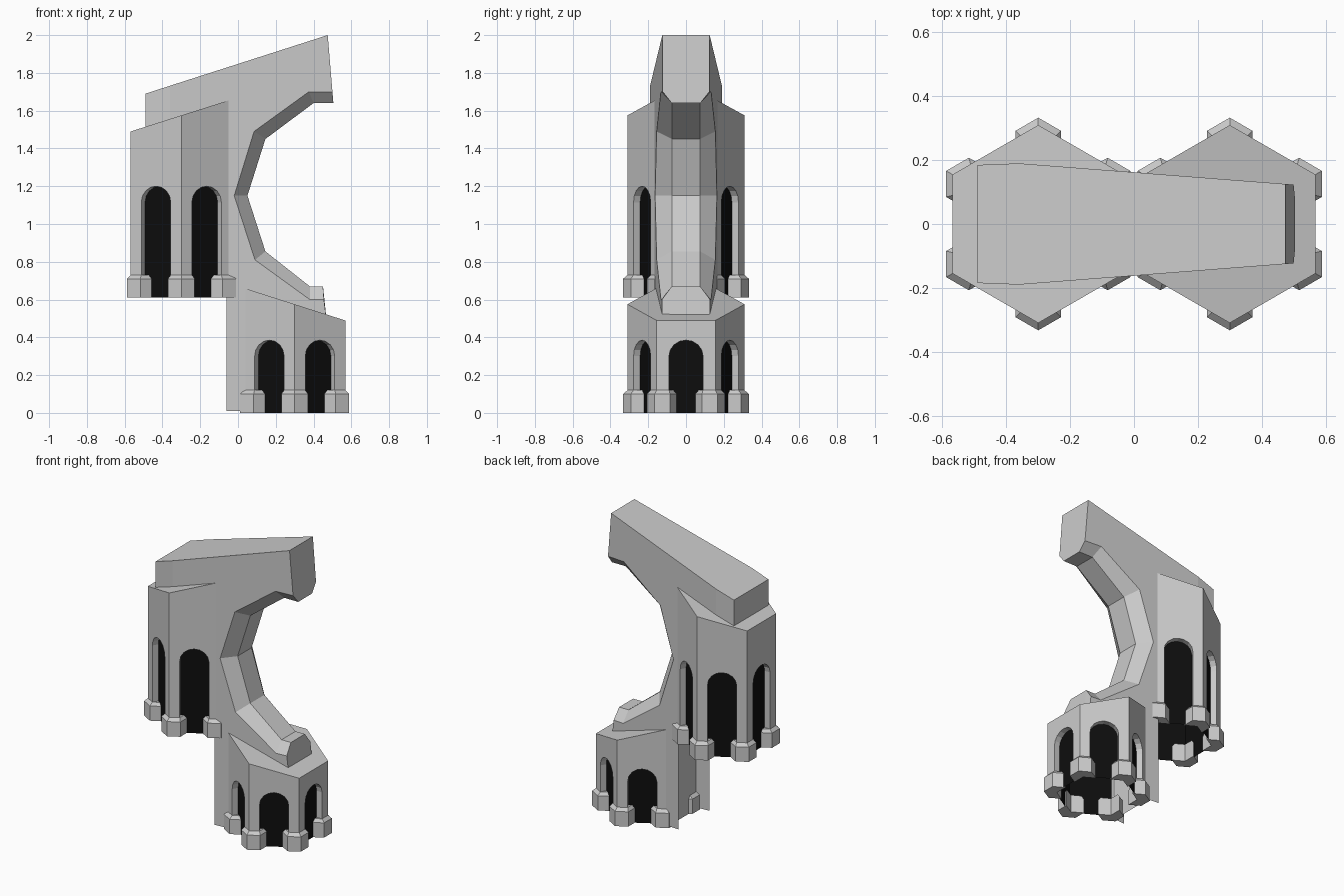
import bpy, bmesh
from math import sin, cos, pi, radians, sqrt
from mathutils import Vector

if "Cube" in bpy.data.objects:
    bpy.data.objects.remove(bpy.data.objects["Cube"])

black = bpy.data.materials.new("dark_recess")
black.diffuse_color = (0.004, 0.004, 0.004, 1)
black.use_nodes = True
black.node_tree.nodes["Principled BSDF"].inputs["Base Color"].default_value = black.diffuse_color


def finish(name, bm, mat=None):
    bmesh.ops.remove_doubles(bm, verts=bm.verts, dist=1e-5)
    bmesh.ops.recalc_face_normals(bm, faces=bm.faces)
    me = bpy.data.meshes.new(name)
    bm.to_mesh(me)
    bm.free()
    if mat:
        me.materials.append(mat)
    ob = bpy.data.objects.new(name, me)
    bpy.context.collection.objects.link(ob)
    return ob


def face(bm, pts):
    return bm.faces.new([bm.verts.new(p) for p in pts])


R, APO, HALF, DEPTH = 0.31, 0.31 * cos(pi / 6), 0.155, 0.04


def tower(name, cx, z0, arch_top, roof_mid, slope, inner):
    """Hexagonal tower; `inner` is the index of the side buried in the spine."""
    roof = lambda x: roof_mid + slope * (x - cx)
    walls, dark, bases = bmesh.new(), bmesh.new(), bmesh.new()
    spring = arch_top - 0.085
    arch = [(0.09, z0)] + [(0.09 * cos(pi * i / 8), spring + 0.085 * sin(pi * i / 8))
                           for i in range(9)] + [(-0.09, z0)]
    for k in range(6):
        a = radians(60 * k)
        n, t = Vector((cos(a), sin(a), 0)), Vector((-sin(a), cos(a), 0))

        def at(s, z, d=0.0):
            p = Vector((cx, 0, 0)) + n * (APO - d) + t * s
            return Vector((p.x, p.y, z))
        # Wall with arched opening and reveal
        l, r = at(-HALF, 0), at(HALF, 0)
        outline = [at(-HALF, z0), at(-HALF, roof(l.x)), at(HALF, roof(r.x)), at(HALF, z0)]
        if k == inner:
            face(walls, outline)
        else:
            face(walls, outline + [at(s, z) for s, z in arch])
            for p, q in zip(arch, arch[1:]):
                face(walls, [at(*p), at(*q), at(*q, DEPTH), at(*p, DEPTH)])
            # Dark panel behind the arch
            w = (APO - DEPTH) / sqrt(3)
            face(dark, [at(-w, z0, DEPTH), at(w, z0, DEPTH),
                        at(w, arch_top + 0.02, DEPTH), at(-w, arch_top + 0.02, DEPTH)])
    corners = [(cx + R * cos(radians(30 + 60 * k)), R * sin(radians(30 + 60 * k))) for k in range(6)]
    face(walls, [(x, y, roof(x)) for x, y in corners])
    # Corner plinths: chevron footprint with chamfered top
    for k in range(6):
        a = radians(30 + 60 * k)
        u, v = Vector((cos(a), sin(a), 0)), Vector((-sin(a), cos(a), 0))

        def ring(off, length, z):
            pts = []
            for o, sides in ((off, (-1, 0, 1)), (-0.05, (1, 0, -1))):
                tip = R + o / cos(pi / 6)
                for s in sides:
                    h = length * cos(pi / 6)
                    # ends are cut square to each wall
                    du = -length * 0.5
                    if o < 0:
                        h -= 0.5 * (off - o) - (off - o) / cos(pi / 6) * 0.5 * cos(pi / 6)
                    p = u * (tip + abs(s) * du) + v * (s * h)
                    pts.append(Vector((cx + p.x, p.y, z)))
            return pts
        rings = [ring(0.02, 0.082, z0), ring(0.02, 0.082, z0 + 0.1), ring(0.0, 0.065, z0 + 0.12)]
        for lo, hi in zip(rings, rings[1:]):
            for i in range(6):
                j = (i + 1) % 6
                face(bases, [lo[i], lo[j], hi[j], hi[i]])
        for rg in (rings[0], rings[-1]):
            face(bases, [rg[0], rg[1], rg[4], rg[5]])
            face(bases, [rg[1], rg[2], rg[3], rg[4]])
    finish(name + "_walls", walls)
    finish(name + "_arch_recesses", dark, black)
    finish(name + "_plinths", bases)


tower("upper_tower", -0.3, 0.61, 1.20, 1.575, 0.317, 0)
tower("lower_tower", 0.3, 0.0, 0.385, 0.575, -0.32, 3)

# Curved spine joining the towers: side profile (outer) and raised middle (inner)
outer = [(-0.36, 1.732), (0.475, 2.0), (0.50, 1.70), (0.375, 1.70), (0.085, 1.49), (-0.02, 1.15),
         (0.09, 0.81), (0.38, 0.60), (0.455, 0.60), (0.47, 0.48), (0.1, 0.48), (0.1, 0.01),
         (-0.06, 0.01), (-0.06, 1.46), (-0.36, 1.46), (-0.49, 1.46), (-0.49, 1.69)]
inner = list(outer)
inner[2:9] = [(0.505, 1.64), (0.40, 1.64), (0.145, 1.45), (0.05, 1.15),
              (0.145, 0.855), (0.38, 0.67), (0.45, 0.67)]


def half_width(x):
    return 0.185 if x < -0.4 else 0.19 - 0.0775 * (x + 0.36)


bm = bmesh.new()
rows = []
for side, prof in ((-1, outer), (-1, inner), (1, inner), (1, outer)):
    rows.append([(x, side * (0.075 if prof is inner else half_width(x)), z) for x, z in prof])
n = len(outer)
open_edges = {9, 10, 11, 12, 13, 14}   # underside and hidden back stay open
for a, b in zip(rows, rows[1:]):
    for i in range(n):
        if i not in open_edges:
            j = (i + 1) % n
            face(bm, [a[i], a[j], b[j], b[i]])
for row in (rows[0], rows[3]):
    face(bm, row[:15])
    face(bm, [row[14], row[15], row[16], row[0]])
finish("curved_spine", bm)
